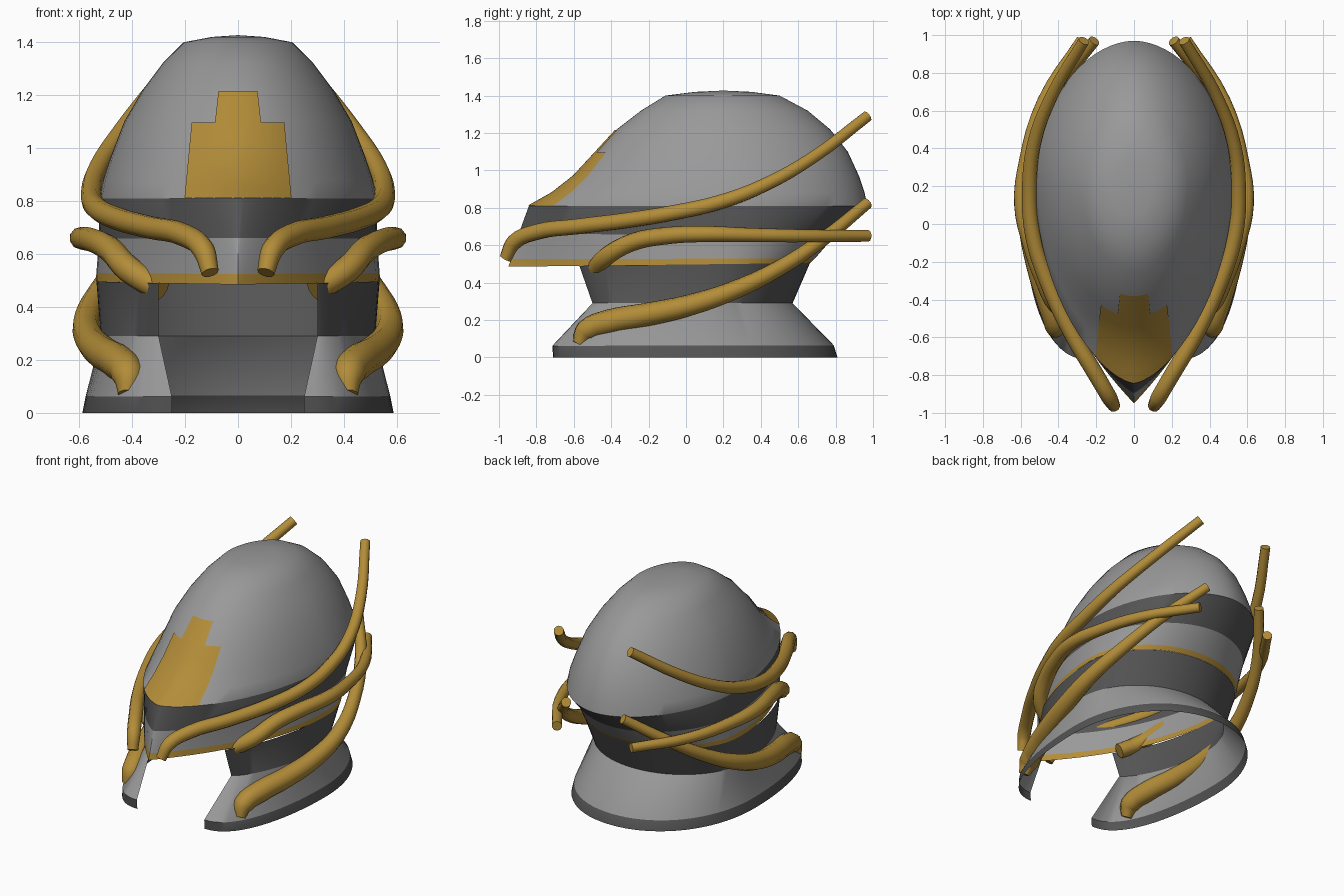
import bpy, math

if "Cube" in bpy.data.objects:
    bpy.data.objects.remove(bpy.data.objects["Cube"])


def material(name, rgb):
    m = bpy.data.materials.new(name)
    m.diffuse_color = (*rgb, 1)
    m.use_nodes = True
    m.node_tree.nodes["Principled BSDF"].inputs["Base Color"].default_value = m.diffuse_color
    return m


LIGHT = material("light grey", (0.32, 0.32, 0.32))
DARK = material("dark grey", (0.09, 0.09, 0.09))
GOLD = material("gold", (0.45, 0.265, 0.04))


def finish(name, verts, faces, mats, idx, angle=35):
    me = bpy.data.meshes.new(name)
    me.from_pydata(verts, [], faces)
    for m in mats:
        me.materials.append(m)
    for p, i in zip(me.polygons, idx):
        p.material_index = i
    ob = bpy.data.objects.new(name, me)
    bpy.context.collection.objects.link(ob)
    bpy.ops.object.select_all(action='DESELECT')
    ob.select_set(True)
    bpy.context.view_layer.objects.active = ob
    bpy.ops.object.shade_smooth_by_angle(angle=math.radians(angle))
    return ob


N = 18  # steps per quarter ring


def half_ring(w, yb, yc, yf, xe, q, p):
    """Right half outline from the back centre round to the front end."""
    pts = []
    for i in range(N + 1):
        a = math.pi / 2 * i / N
        pts.append((w * math.sin(a) ** p, yc + (yb - yc) * max(0.0, math.cos(a)) ** p))
    for i in range(1, N + 1):
        s = math.sin(math.pi / 2 * i / N)
        k = max(0.0, 1 - s * s) ** q if i < N else 0.0
        pts.append((xe + (w - xe) * k, yc + (yf - yc) * s))
    return pts


def loft(name, rings, colours, closed, top=None):
    """Join mirrored rings; colours holds one material slot per band."""
    verts, faces, idx = [], [], []
    for zf, zb, w, yb, yc, yf, xe, q, p in rings:
        h = half_ring(w, yb, yc, yf, xe, q, p)
        left = [(-x, y) for x, y in h[1:]][::-1]
        if closed:
            left = left[1:]
        for x, y in left + h:
            verts.append((x, y, zf + (zb - zf) * (y - yf) / (yb - yf)))
    n = len(left + h)
    for r in range(len(rings) - 1):
        for i in range(n if closed else n - 1):
            j = (i + 1) % n
            faces.append((r * n + j, r * n + i, (r + 1) * n + i, (r + 1) * n + j))
            idx.append(colours[r])
    if top:
        verts.append(top)
        b = (len(rings) - 1) * n
        for i in range(n):
            faces.append((b + (i + 1) % n, b + i, len(verts) - 1))
            idx.append(colours[-1])
    return finish(name, verts, faces, [LIGHT, DARK, GOLD], idx)


# Dome sections: z, half width, back y, centre y, front y, front sharpness
dome = [(0.81, 0.525, 0.97, 0.25, -0.84, 0.66), (0.88, 0.51, 0.955, 0.25, -0.715, 0.60),
        (0.97, 0.48, 0.925, 0.24, -0.60, 0.55), (1.10, 0.43, 0.865, 0.23, -0.48, 0.5),
        (1.22, 0.36, 0.77, 0.22, -0.37, 0.5), (1.32, 0.285, 0.65, 0.21, -0.24, 0.5),
        (1.40, 0.205, 0.50, 0.20, -0.11, 0.5), (1.42, 0.10, 0.35, 0.20, 0.05, 0.5)]

# Helmet shell: gold trim, light brow, dark band and dome
shell = [(0.485, 0.505, 0.537, 0.665, 0.20, -0.95, 0, 1.0, 1.0),
         (0.525, 0.530, 0.535, 0.69, 0.20, -0.935, 0, 0.97, 1.0),
         (0.66, 0.655, 0.525, 0.80, 0.22, -0.895, 0, 0.83, 1.03)]
shell += [(z, z, w, yb, yc, yf, 0, q, 1.07) for z, w, yb, yc, yf, q in dome]
loft("helmet_shell", shell, [2, 0, 1] + [0] * 8, True, (0, 0.2, 1.427))

# Neck guard, open at the front
collar = [(0.0, 0.0, 0.588, 0.81, 0.10, -0.71, 0.25, 0.42, 0.96),
          (0.062, 0.065, 0.575, 0.79, 0.10, -0.715, 0.25, 0.42, 0.96),
          (0.29, 0.29, 0.518, 0.57, 0.10, -0.50, 0.30, 0.75, 1.0),
          (0.49, 0.505, 0.535, 0.663, 0.20, -0.57, 0.30, 0.85, 1.0)]
loft("neck_guard", collar, [1, 0, 1], False)


def dome_front(x, z):
    """Front surface of the dome at a given x and height."""
    for a, b in zip(dome, dome[1:]):
        if z <= b[0]:
            f = (z - a[0]) / (b[0] - a[0])
            w, yc, yf, q = (a[k] + (b[k] - a[k]) * f for k in (1, 3, 4, 5))
            return yc - (yc - yf) * math.sqrt(1 - (abs(x) / w) ** (1 / q))


# Stepped gold forehead plate
def plate(name, zs, w0, w1, cols=16):
    verts, faces = [], []
    for z in zs:
        w = w0 + (w1 - w0) * (z - zs[0]) / (zs[-1] - zs[0])
        for c in range(cols + 1):
            x = w * (2 * c / cols - 1)
            verts.append((x, dome_front(x, z) - 0.004, z + 0.003))
    n = cols + 1
    for r in range(len(zs) - 1):
        for c in range(cols):
            k = r * n + c
            faces.append((k, k + 1, k + n + 1, k + n))
    finish(name, verts, faces, [GOLD], [0] * len(faces))


plate("forehead_plate_lower", [0.81, 0.845, 0.88, 0.925, 0.97, 1.03, 1.093], 0.202, 0.175)
plate("forehead_plate_upper", [1.093, 1.10, 1.16, 1.212], 0.087, 0.074)


# Curved gold tubes: points are x, y, z, radius
def tube(name, pts):
    for side, label in ((1, "right"), (-1, "left")):
        cu = bpy.data.curves.new(name, 'CURVE')
        cu.dimensions = '3D'
        cu.bevel_depth = 1.0
        cu.bevel_resolution = 3
        cu.resolution_u = 4
        cu.use_fill_caps = True
        sp = cu.splines.new('BEZIER')
        sp.bezier_points.add(len(pts) - 1)
        for bp, (x, y, z, r) in zip(sp.bezier_points, pts):
            bp.co = (side * x, y, z)
            bp.radius = r
            bp.handle_left_type = bp.handle_right_type = 'AUTO'
        cu.materials.append(GOLD)
        ob = bpy.data.objects.new(f"{name}_{label}", cu)
        bpy.context.collection.objects.link(ob)


tube("upper_tube", [(0.105, -0.965, 0.53, 0.033), (0.13, -0.92, 0.615, 0.042),
                    (0.20, -0.80, 0.67, 0.043), (0.33, -0.58, 0.70, 0.043),
                    (0.46, -0.30, 0.735, 0.043), (0.535, -0.06, 0.775, 0.042),
                    (0.553, 0.18, 0.83, 0.040), (0.53, 0.42, 0.922, 0.037),
                    (0.435, 0.68, 1.07, 0.034), (0.265, 0.97, 1.29, 0.031)])
tube("middle_tube", [(0.29, -0.49, 0.465, 0.048), (0.41, -0.425, 0.54, 0.050),
                     (0.48, -0.29, 0.615, 0.048), (0.545, -0.11, 0.65, 0.046),
                     (0.593, 0.10, 0.66, 0.043), (0.573, 0.33, 0.655, 0.038),
                     (0.48, 0.65, 0.65, 0.034), (0.275, 0.975, 0.65, 0.031)])
tube("lower_tube", [(0.42, -0.575, 0.07, 0.033), (0.415, -0.535, 0.14, 0.062),
                    (0.45, -0.41, 0.19, 0.067), (0.51, -0.22, 0.227, 0.063),
                    (0.56, 0.02, 0.28, 0.057), (0.57, 0.25, 0.357, 0.050),
                    (0.51, 0.50, 0.478, 0.042), (0.40, 0.73, 0.63, 0.037),
                    (0.21, 0.97, 0.825, 0.031)])
